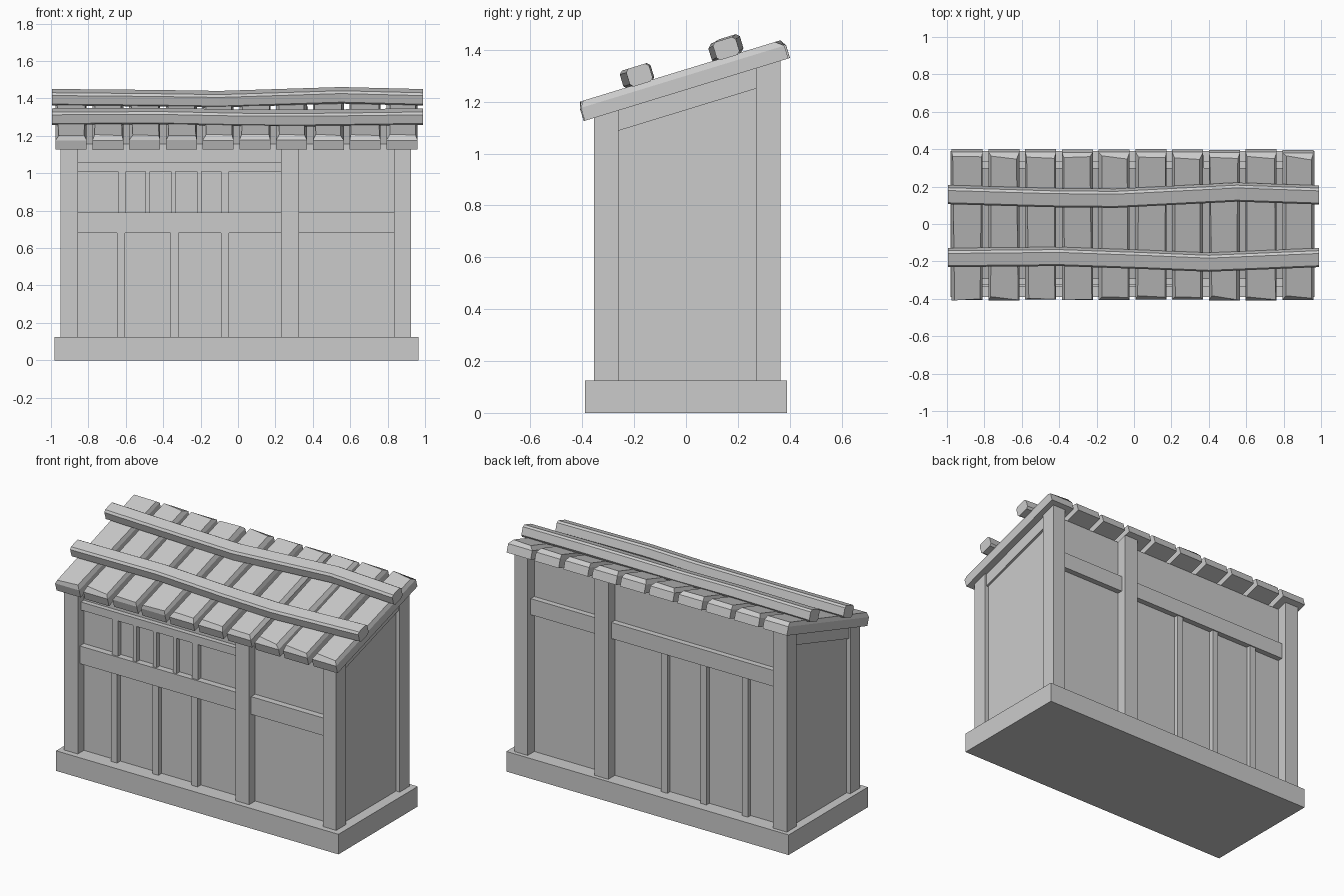
import bpy, bmesh, math, random
from mathutils import Matrix, Vector

random.seed(7)
cube = bpy.data.objects.get("Cube")
if cube:
    bpy.data.objects.remove(cube, do_unlink=True)

GREY = 0.6
mat = bpy.data.materials.new("plain grey")
mat.use_nodes = True
mat.diffuse_color = (GREY, GREY, GREY, 1)
mat.node_tree.nodes["Principled BSDF"].inputs["Base Color"].default_value = (GREY, GREY, GREY, 1)

SLOPE, EAVE = 0.306, 1.246          # roof underside: z = EAVE + SLOPE * y
ROOF = Matrix.Translation((0, 0, EAVE)) @ Matrix.Rotation(math.atan(SLOPE), 4, 'X')


def under_roof(y, drop=0.0):
    return EAVE + SLOPE * y - drop


def loft(name, rings, matrix=Matrix()):
    """Closed solid through a row of equal rings of points."""
    bm = bmesh.new()
    rows = [[bm.verts.new(matrix @ Vector(p)) for p in ring] for ring in rings]
    n = len(rows[0])
    for a, b in zip(rows, rows[1:]):
        for i in range(n):
            j = (i + 1) % n
            bm.faces.new((a[i], a[j], b[j], b[i]))
    bm.faces.new(rows[0])
    bm.faces.new(rows[-1])
    bmesh.ops.recalc_face_normals(bm, faces=bm.faces)
    mesh = bpy.data.meshes.new(name)
    bm.to_mesh(mesh)
    bm.free()
    mesh.materials.append(mat)
    obj = bpy.data.objects.new(name, mesh)
    bpy.context.collection.objects.link(obj)
    return obj


def timber(name, xs, ys, z0, z1=None, hang=None):
    """Box; without z1 its top follows the roof, with hang its bottom does too."""
    def ring(x):
        low = [z0 if hang is None else under_roof(y, hang) for y in ys]
        high = [under_roof(y) if z1 is None else z1 for y in ys]
        return [(x, ys[0], low[0]), (x, ys[1], low[1]), (x, ys[1], high[1]), (x, ys[0], high[0])]
    return loft(name, [ring(xs[0]), ring(xs[1])])


# Plinth and wall core
FLOOR = 0.125
timber("plinth", (-0.98, 0.965), (-0.39, 0.39), 0, FLOOR)
timber("wall_core", (-0.925, 0.9), (-0.295, 0.3), FLOOR)

# Posts
LEFT, RIGHT = (-0.95, -0.855), (0.835, 0.925)
FRONT_MID, BACK_MID = (0.23, 0.325), (0.28, 0.375)
for side, ys, mid in (("front", (-0.355, -0.26), FRONT_MID), ("back", (0.27, 0.365), BACK_MID)):
    for label, xs in (("right", LEFT), ("middle", mid), ("left", RIGHT)):
        timber(f"{side}_{label}_post", xs, ys, FLOOR)

# Sloping beams above the end walls
timber("right_end_beam", (-0.94, -0.9), (-0.26, 0.27), 0, hang=0.078)
timber("left_end_beam", (0.88, 0.915), (-0.26, 0.27), 0, hang=0.078)

# Rails between the posts
FRONT_Y, BACK_Y = (-0.335, -0.28), (0.28, 0.335)
for label, a, b in (("long", LEFT[1], FRONT_MID[0]), ("short", FRONT_MID[1], RIGHT[0])):
    timber(f"front_{label}_rail", (a, b), FRONT_Y, 0.68, 0.79)
timber("front_upper_rail", (LEFT[1], FRONT_MID[0]), (-0.325, -0.28), 1.01, 1.06)
for label, a, b in (("long", LEFT[1], BACK_MID[0]), ("short", BACK_MID[1], RIGHT[0])):
    timber(f"back_{label}_rail", (a, b), BACK_Y, 0.99, 1.09)

# Upright battens
for i, x in enumerate((-0.625, -0.34, -0.07)):
    xs = (x - 0.021, x + 0.021)
    timber(f"front_batten_{i}", xs, (-0.328, -0.28), FLOOR, 0.68)
    timber(f"back_batten_{i}", (xs[0] - 0.01, xs[1] - 0.01), (0.28, 0.328), FLOOR, 0.99)
for i in range(5):
    half = 0.021 if i in (0, 4) else 0.012
    x = -0.62 + i * 0.1375
    timber(f"front_short_batten_{i}", (x - half, x + half), (-0.325, -0.28), 0.79, 1.01)

# Roof boards: straight lower half, unevenly chamfered top
for i in range(10):
    x0 = -0.975 + i * 0.1965
    x1 = x0 + 0.166
    v0, v1 = -0.413 + random.uniform(0, 0.008), 0.42 - random.uniform(0, 0.008)
    base = [(x0, v0), (x1, v0), (x1, v1), (x0, v1)]
    sign = [(1, 1), (-1, 1), (-1, -1), (1, -1)]
    top = [(x + sx * random.uniform(0.005, 0.022), v + sv * random.uniform(0.004, 0.035), 0.076)
           for (x, v), (sx, sv) in zip(base, sign)]
    loft(f"roof_board_{i}", [[(x, v, 0) for x, v in base], [(x, v, 0.052) for x, v in base], top], ROOF)

# Warped bars across the boards, as (x, shift along slope, lift)
BARS = {
    "front_roof_bar": (-0.155, [(-0.995, 0, 0), (-0.4, 0.006, 0), (0.05, -0.012, -0.004), (0.4, -0.026, 0), (0.99, 0, 0)]),
    "back_roof_bar": (0.197, [(-0.995, 0, 0), (-0.45, -0.017, 0), (-0.1, -0.022, -0.004), (0.55, 0.016, 0.006), (0.99, -0.002, 0)]),
}
W, H, C = 0.046, 0.036, 0.012
SECTION = [(-W + C, -H), (W - C, -H), (W, C - H), (W, H - C), (W - C, H), (C - W, H), (-W, H - C), (-W, C - H)]
for name, (centre, path) in BARS.items():
    loft(name, [[(x, centre + dv + v, 0.107 + lift + h) for v, h in SECTION] for x, dv, lift in path], ROOF)
